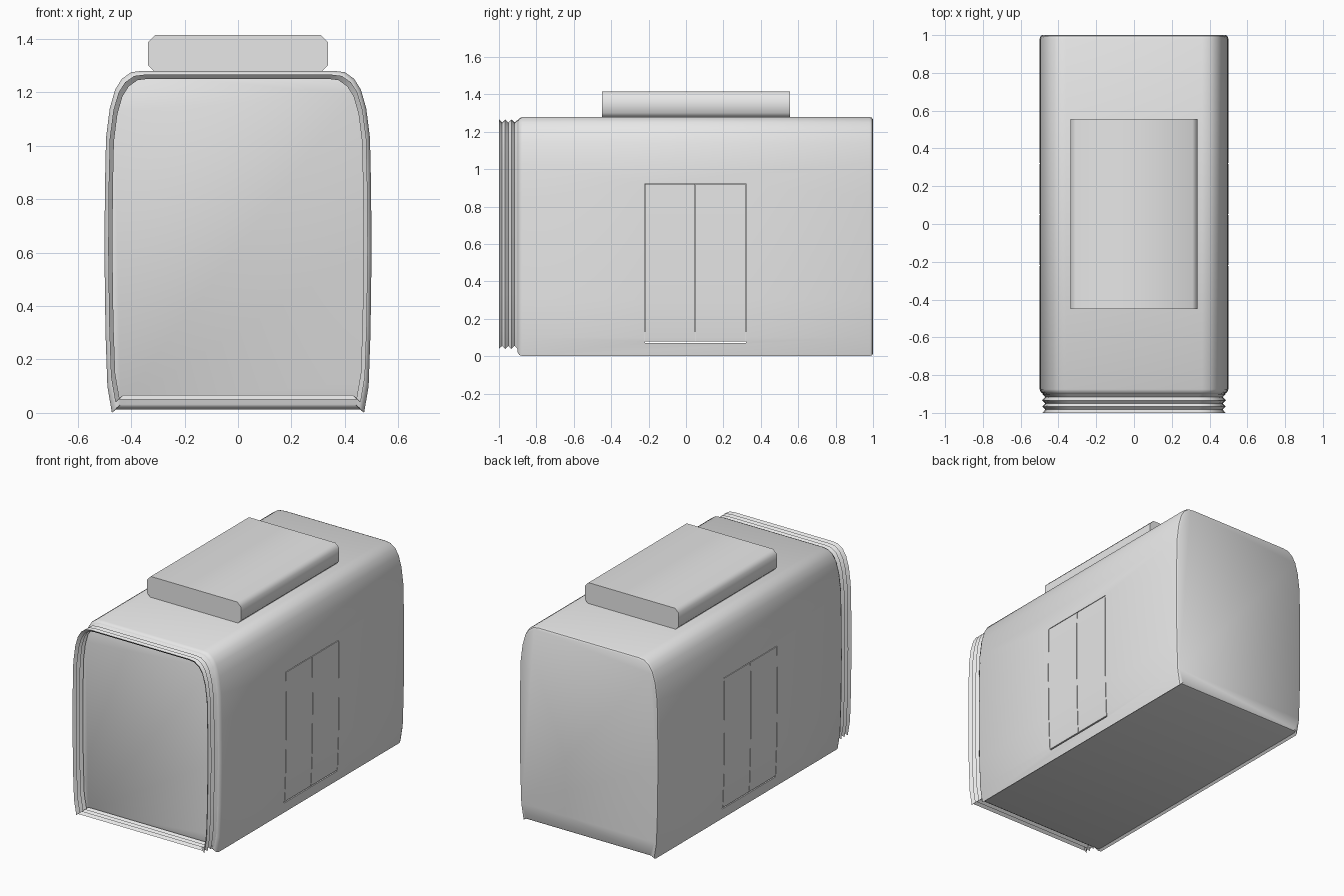
import bpy, bmesh, math

cube = bpy.data.objects.get("Cube")
if cube:
    bpy.data.objects.remove(cube, do_unlink=True)

grey = bpy.data.materials.new("light grey")
grey.use_nodes = True
COLOR = (0.8, 0.8, 0.8, 1)
grey.diffuse_color = COLOR
grey.node_tree.nodes["Principled BSDF"].inputs["Base Color"].default_value = COLOR

TOP = 1.28
# Right half of the bulging cross-section, bottom to top
HALF = [(0.458, 0.012), (0.472, 0), (0.489, 0.1), (0.496, 0.3), (0.5, 0.6),
        (0.498, 0.85), (0.494, 1.03), (0.48, 1.14), (0.46, 1.21),
        (0.435, 1.25), (0.4, 1.275), (0.36, TOP)]
SECTION = HALF + [(-x, z) for x, z in reversed(HALF)]


def ring(y, inset, lift=0.0):
    """Cross-section at y, shrunk by inset, with its base raised by lift."""
    base = inset + lift
    return [(x * (1 - 2 * inset), y, base + z / TOP * (TOP - inset - base))
            for x, z in SECTION]


def loft(name, rings, capped=True):
    bm = bmesh.new()
    loops = [[bm.verts.new(p) for p in r] for r in rings]
    n = len(loops[0])
    for a, b in zip(loops, loops[1:]):
        for i in range(n):
            j = (i + 1) % n
            bm.faces.new((a[i], a[j], b[j], b[i]))
    if capped:
        bm.faces.new(loops[0])
        bm.faces.new(loops[-1])
    bmesh.ops.recalc_face_normals(bm, faces=bm.faces)
    mesh = bpy.data.meshes.new(name)
    bm.to_mesh(mesh)
    bm.free()
    mesh.materials.append(grey)
    obj = bpy.data.objects.new(name, mesh)
    bpy.context.collection.objects.link(obj)
    return obj


def smooth(obj, degrees):
    bpy.ops.object.select_all(action='DESELECT')
    obj.select_set(True)
    bpy.context.view_layer.objects.active = obj
    bpy.ops.object.shade_smooth_by_angle(angle=math.radians(degrees))


def box(name, lo, hi):
    corners = [(0, 0), (1, 0), (1, 1), (0, 1)]
    return loft(name, [[(lo[0] + u * (hi[0] - lo[0]), y, lo[2] + v * (hi[2] - lo[2]))
                        for u, v in corners] for y in (lo[1], hi[1])])


# Main body with softened ends
body = loft("body", [ring(-0.9, 0.02), ring(-0.892, 0.008), ring(-0.875, 0),
                     ring(0.98, 0), ring(0.994, 0.005), ring(1, 0.014)])

# Double door seams on both sides, and the open slot under the doors
GAP, LOW, HIGH = 0.002, 0.075, 0.922
seams = [box("door_sill_cutter", (-0.6, -0.22, LOW - 0.004), (0.6, 0.32, LOW + 0.004))]
for side in (-1, 1):
    xs = sorted((side * 0.482, side * 0.6))
    seams.append(box("door_top_cutter", (xs[0], -0.22, HIGH - GAP), (xs[1], 0.32, HIGH + GAP)))
    for y in (-0.22, 0.05, 0.32):
        seams.append(box("door_seam_cutter", (xs[0], y - GAP, LOW), (xs[1], y + GAP, HIGH)))
for cutter in seams:
    mod = body.modifiers.new("seam", 'BOOLEAN')
    mod.operation = 'DIFFERENCE'
    mod.solver = 'EXACT'
    mod.object = cutter
bpy.context.view_layer.update()
cut = bpy.data.meshes.new_from_object(body.evaluated_get(bpy.context.evaluated_depsgraph_get()))
body.modifiers.clear()
body.data = cut
for cutter in seams:
    bpy.data.objects.remove(cutter, do_unlink=True)
smooth(body, 35)

# Open pleated seal around the front end
PLEATS = 6
seal = loft("pleated_seal",
            [ring(-1 + 0.1 * i / PLEATS, 0.03 if i % 2 else 0.014, 0.025)
             for i in range(PLEATS + 1)], capped=False)
smooth(seal, 35)

# Roof unit with chamfered long edges
W, C, Z0, Z1 = 0.336, 0.026, 1.275, 1.415
half = [(W - C, Z0), (W, Z0 + C), (W, Z1 - C), (W - C, Z1)]
outline = half + [(-x, z) for x, z in reversed(half)]
roof = loft("roof_unit", [[(x, y, z) for x, z in outline] for y in (-0.45, 0.555)])
smooth(roof, 50)
